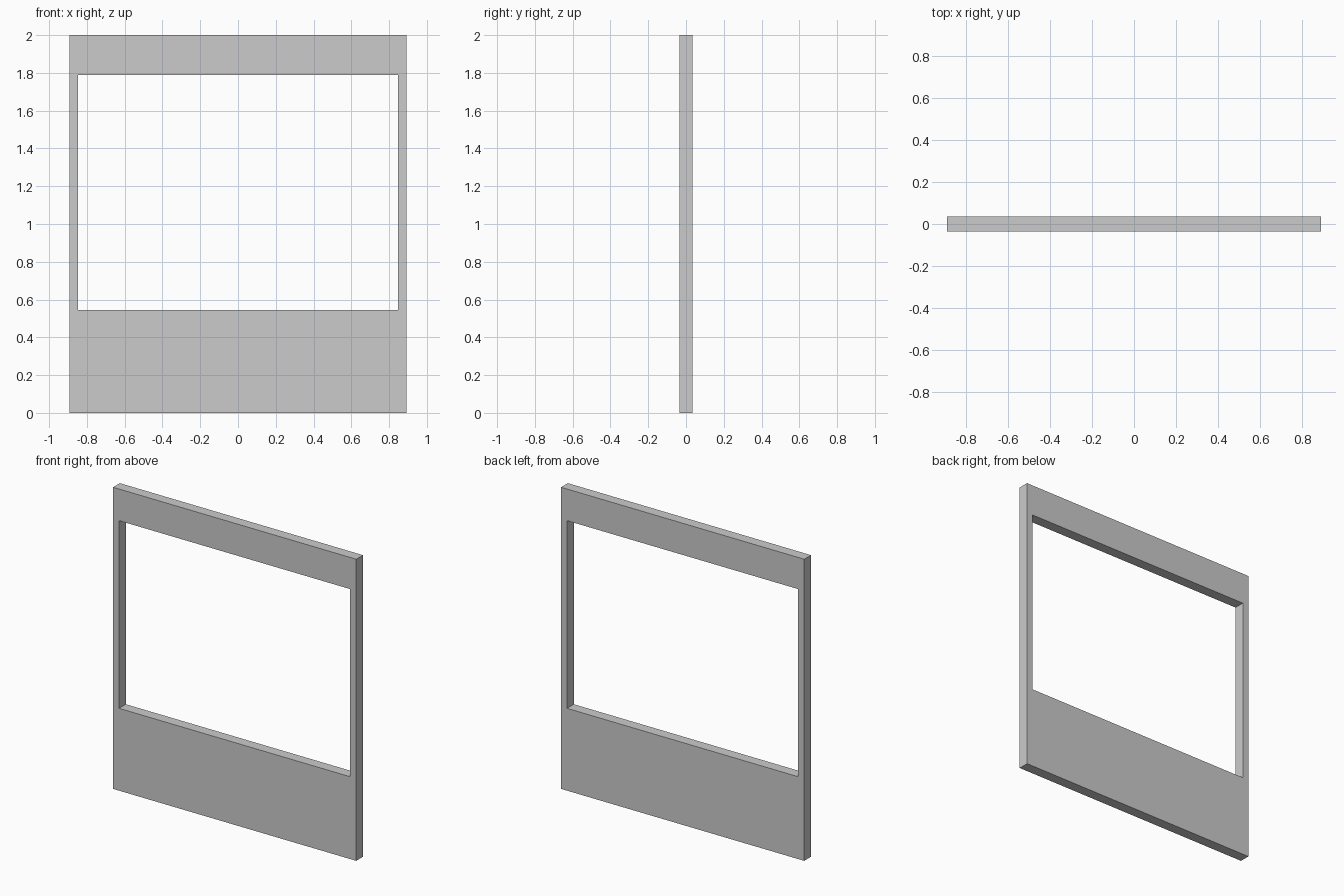
import bpy, bmesh

if "Cube" in bpy.data.objects:
    bpy.data.objects.remove(bpy.data.objects["Cube"])

HALF_W, HEIGHT, DEPTH = 0.892, 2.0, 0.071
OPEN_HALF_W, OPEN_BOTTOM, OPEN_TOP = 0.848, 0.546, 1.79


def rectangle(bm, half_w, z0, z1):
    y = -DEPTH / 2
    return [bm.verts.new((x, y, z)) for x, z in
            ((-half_w, z0), (half_w, z0), (half_w, z1), (-half_w, z1))]


# Front face of the frame: a ring of four quads around the opening
bm = bmesh.new()
outer = rectangle(bm, HALF_W, 0, HEIGHT)
inner = rectangle(bm, OPEN_HALF_W, OPEN_BOTTOM, OPEN_TOP)
faces = []
for i in range(4):
    j = (i + 1) % 4
    faces.append(bm.faces.new((outer[i], outer[j], inner[j], inner[i])))

# Extrude the ring back to give the panel its thickness
result = bmesh.ops.extrude_face_region(bm, geom=faces, use_keep_orig=True)
back = [g for g in result["geom"] if isinstance(g, bmesh.types.BMVert)]
bmesh.ops.translate(bm, verts=back, vec=(0, DEPTH, 0))
bmesh.ops.recalc_face_normals(bm, faces=bm.faces[:])

mesh = bpy.data.meshes.new("photo_frame")
bm.to_mesh(mesh)
bm.free()
frame = bpy.data.objects.new("photo_frame", mesh)
bpy.context.collection.objects.link(frame)
